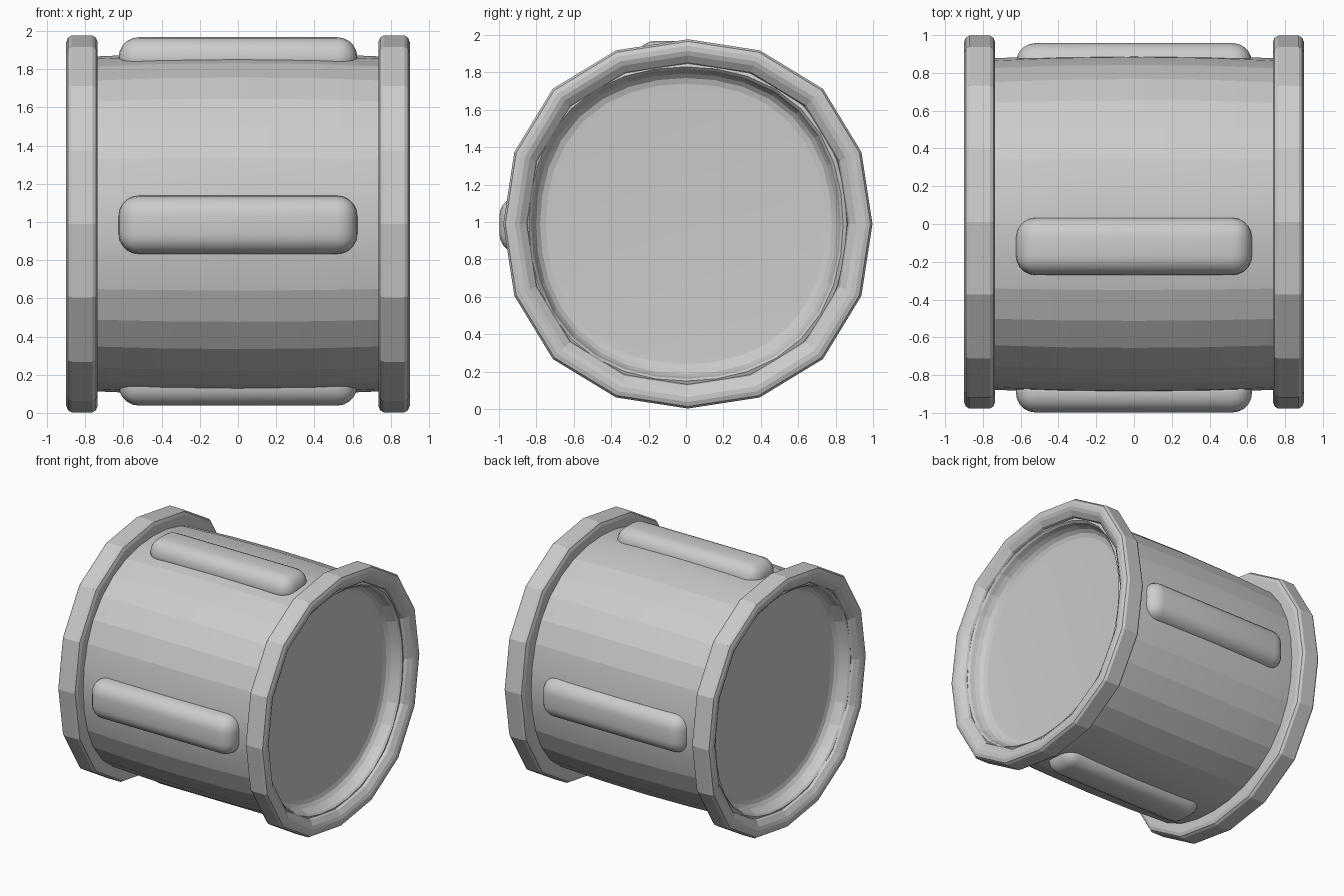
import bpy, bmesh, math

if "Cube" in bpy.data.objects:
    bpy.data.objects.remove(bpy.data.objects["Cube"])

CZ = 0.99  # height of the drum axis, running along x


def finish(bm, name, angle):
    bmesh.ops.recalc_face_normals(bm, faces=bm.faces[:])
    me = bpy.data.meshes.new(name)
    bm.to_mesh(me)
    bm.free()
    ob = bpy.data.objects.new(name, me)
    bpy.context.collection.objects.link(ob)
    bpy.ops.object.select_all(action='DESELECT')
    ob.select_set(True)
    bpy.context.view_layer.objects.active = ob
    bpy.ops.object.shade_smooth_by_angle(angle=math.radians(angle))
    return ob


def lathe(name, profile, sides, cx, cy, closed, angle):
    """Turn an (x, radius) profile around the x axis, slightly squarish."""
    bm = bmesh.new()
    rings = []
    for x, r in profile:
        ring = []
        for i in range(sides):
            t = 2 * math.pi * i / sides
            q = r * (1 + 0.0175 * (1 - math.cos(4 * t)))
            ring.append(bm.verts.new((cx + x, cy + q * math.cos(t), CZ + q * math.sin(t))))
        rings.append(ring)
    pairs = list(zip(rings, rings[1:]))
    if closed:
        pairs.append((rings[-1], rings[0]))
    else:
        bm.faces.new(rings[0])
        bm.faces.new(rings[-1])
    for a, b in pairs:
        for i in range(sides):
            j = (i + 1) % sides
            bm.faces.new((a[i], a[j], b[j], b[i]))
    return finish(bm, name, angle)


# Drum body: slight belly, dished ends
half = [(0.735, 0.71), (0.738, 0.75), (0.748, 0.78), (0.77, 0.803),
        (0.80, 0.818), (0.835, 0.828), (0.848, 0.84), (0.84, 0.86),
        (0.80, 0.872), (0.73, 0.878), (0.4, 0.891)]
body = half + [(0, 0.896)] + [(-x, r) for x, r in reversed(half)]
lathe("drum_body", body, 32, 0, 0, False, 10)

# End hoops: 16-sided, rounded outside, flat on the side towards the middle
hoop = [(0.055, 0.987), (0.073, 0.976), (0.0825, 0.952), (0.0825, 0.925),
        (0.072, 0.9), (0.045, 0.865), (0.0, 0.85), (-0.07, 0.85),
        (-0.0825, 0.865), (-0.0825, 0.952), (-0.073, 0.976), (-0.055, 0.987)]
for name, s in (("left_hoop", -1), ("right_hoop", 1)):
    lathe(name, [(s * x, r) for x, r in hoop], 16, s * 0.8175, 0.01, True, 10)


# Raised pads: rounded bars half sunk in the body
def pad(name, y, z, sy, sz):
    bm = bmesh.new()
    bmesh.ops.create_cube(bm, size=1)
    bmesh.ops.scale(bm, vec=(1.25, sy, sz), verts=bm.verts[:])
    bmesh.ops.bevel(bm, geom=bm.edges[:], offset=0.105, segments=5,
                    profile=0.5, affect='EDGES')
    bmesh.ops.translate(bm, vec=(0, y, z), verts=bm.verts[:])
    finish(bm, name, 20)


pad("front_pad", -0.888, 0.985, 0.22, 0.305)
pad("back_pad", 0.848, 0.985, 0.22, 0.305)
pad("top_pad", -0.118, 1.858, 0.305, 0.22)
pad("bottom_pad", -0.118, 0.148, 0.305, 0.22)
